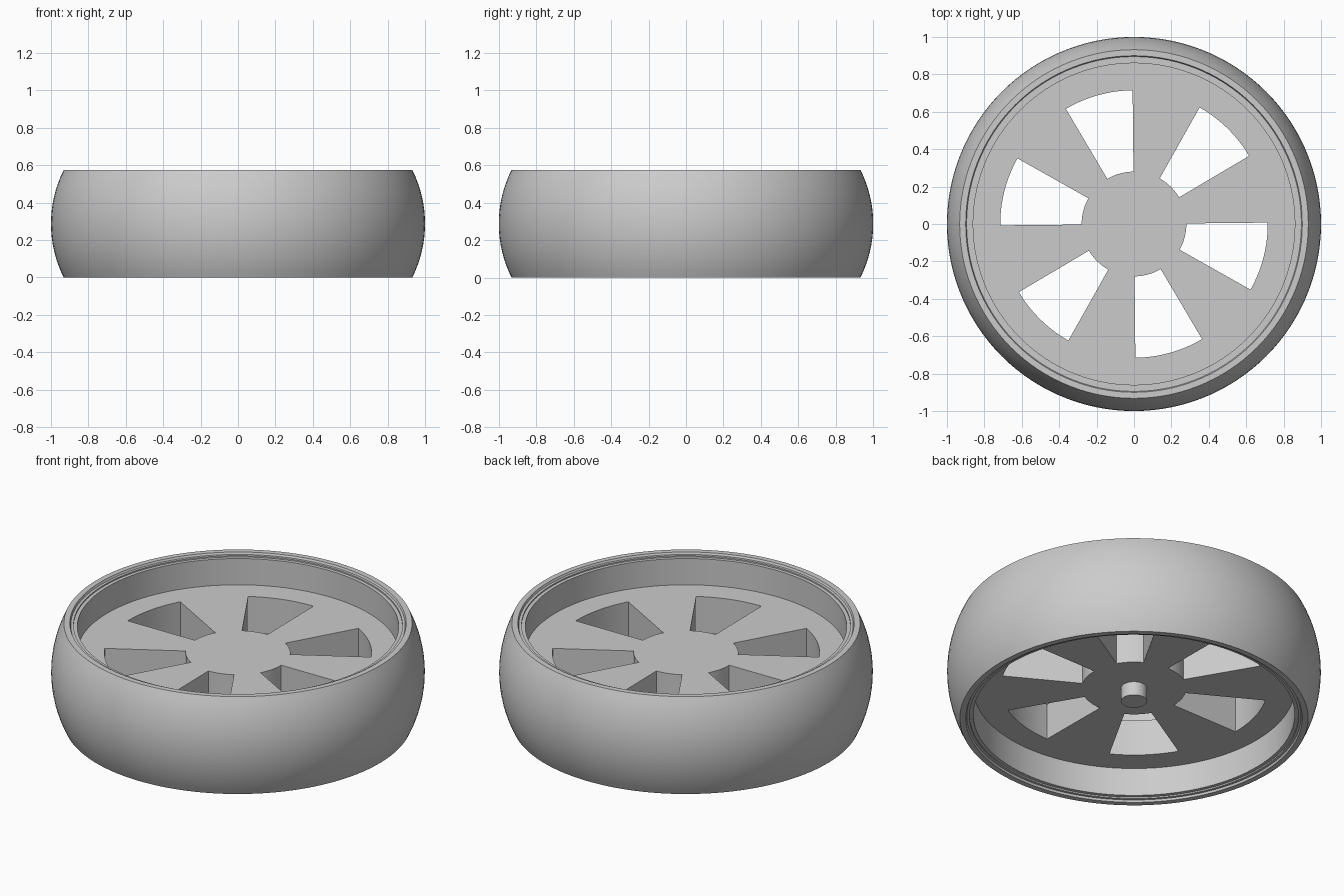
import bpy, bmesh
from math import sin, cos, asin, radians, tau

if "Cube" in bpy.data.objects:
    bpy.data.objects.remove(bpy.data.objects["Cube"], do_unlink=True)

HEIGHT = 0.575
MID = HEIGHT / 2
DISC_LOW, DISC_TOP = 0.186, 0.40

grey = bpy.data.materials.new("plain grey")
grey.use_nodes = True
grey.diffuse_color = (0.6, 0.6, 0.6, 1)
grey.node_tree.nodes["Principled BSDF"].inputs["Base Color"].default_value = (0.6, 0.6, 0.6, 1)


def finish(bm, name):
    bmesh.ops.recalc_face_normals(bm, faces=bm.faces)
    mesh = bpy.data.meshes.new(name)
    bm.to_mesh(mesh)
    bm.free()
    mesh.materials.append(grey)
    obj = bpy.data.objects.new(name, mesh)
    bpy.context.collection.objects.link(obj)
    bpy.ops.object.select_all(action="DESELECT")
    obj.select_set(True)
    bpy.context.view_layer.objects.active = obj
    bpy.ops.object.shade_smooth_by_angle(angle=radians(30))
    return obj


def lathe(name, profile, steps):
    """Turn a closed (radius, height) outline around the z axis."""
    bm = bmesh.new()
    rings = [[bm.verts.new((r * cos(tau * i / steps), r * sin(tau * i / steps), z))
              for r, z in profile] for i in range(steps)]
    n = len(profile)
    for i in range(steps):
        a, b = rings[i], rings[(i + 1) % steps]
        for j in range(n):
            k = (j + 1) % n
            bm.faces.new((a[j], b[j], b[k], a[k]))
    return finish(bm, name)


# Tyre: bulging tread, stepped lips, straight inner wall
bulge = 0.642
half = asin(MID / bulge)
tread = [(1 - bulge + bulge * cos(half * t / 8), MID + bulge * sin(half * t / 8))
         for t in range(-8, 9)]
lip = [(0.90, 0), (0.895, 0.012), (0.88, 0.012), (0.88, 0.02), (0.86, 0.02)]
top_lip = [(r, HEIGHT - z) for r, z in lip]
lathe("tyre", tread + top_lip + lip[::-1], 120)

# Spoked disc: polar grid with six wedge openings, extruded to thickness
STEPS = 120
bm = bmesh.new()
rings = []
for r in (0.28, 0.715, 0.862):
    rings.append([bm.verts.new((r * cos(tau * i / STEPS + radians(0.6)),
                                r * sin(tau * i / STEPS + radians(0.6)), DISC_LOW))
                  for i in range(STEPS)])
bm.faces.new(rings[0])
sector = STEPS // 6
for i in range(STEPS):
    j = (i + 1) % STEPS
    for level in range(2):
        opening = level == 0 and i % sector >= sector // 2
        if not opening:
            a, b = rings[level], rings[level + 1]
            bm.faces.new((a[i], b[i], b[j], a[j]))
flat = list(bm.faces)
raised = bmesh.ops.extrude_face_region(bm, geom=flat, use_keep_orig=True)["geom"]
bmesh.ops.translate(bm, vec=(0, 0, DISC_TOP - DISC_LOW),
                    verts=[v for v in raised if isinstance(v, bmesh.types.BMVert)])
finish(bm, "spoked_disc")

# Hub stub under the disc
bm = bmesh.new()
bmesh.ops.create_cone(bm, cap_ends=True, segments=32, radius1=0.07, radius2=0.07, depth=0.1)
bmesh.ops.translate(bm, vec=(0, 0, 0.155), verts=bm.verts)
finish(bm, "hub_stub")
